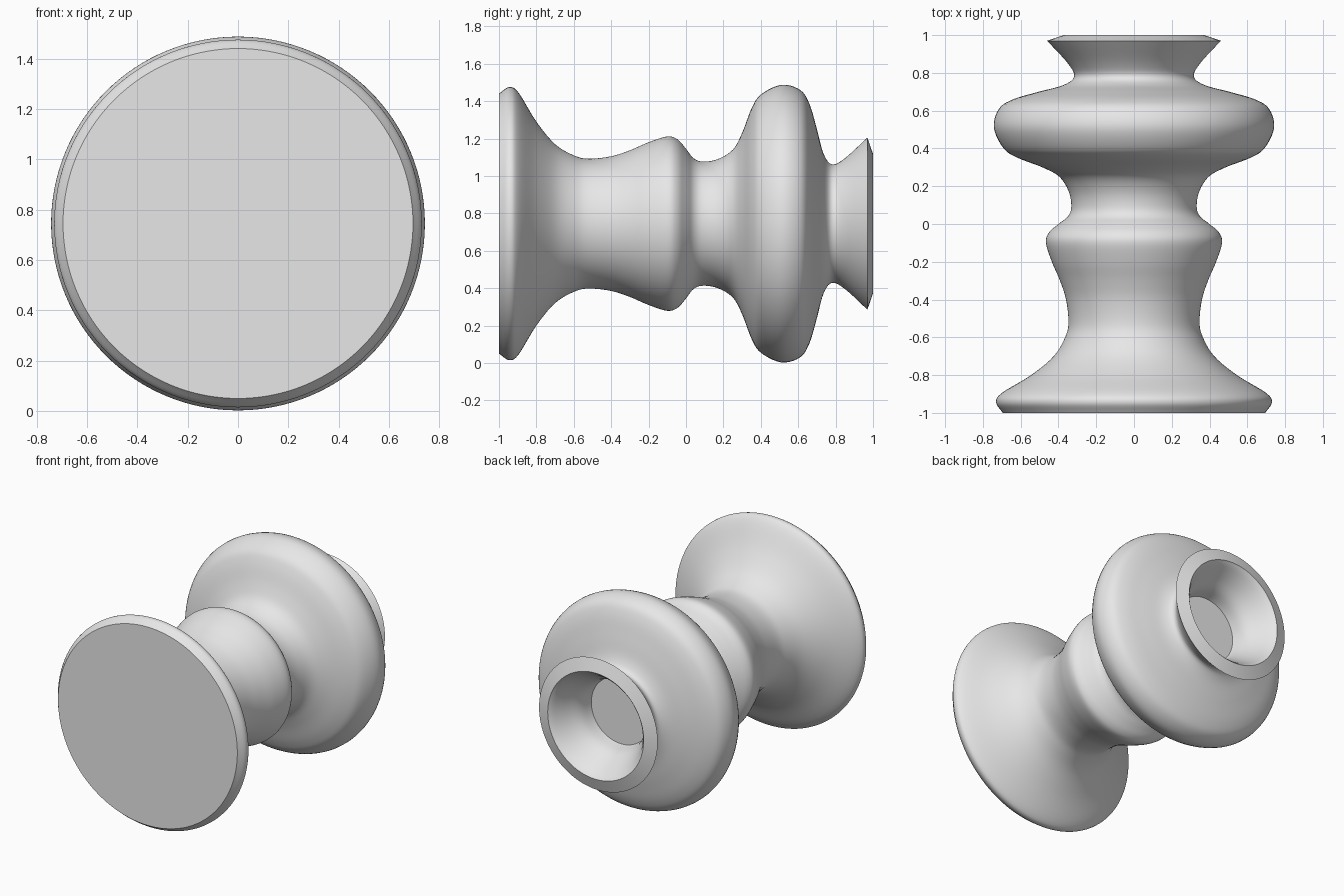
import bpy
import bmesh
import math
from mathutils import Vector

if "Cube" in bpy.data.objects:
    bpy.data.objects.remove(bpy.data.objects["Cube"], do_unlink=True)

AXIS_Z = 0.745
SIDES = 128

# Profile sections as (radius, y); corners between sections stay sharp
OUTER = [(0.695, -1.0), (0.73, -0.945), (0.70, -0.895), (0.545, -0.8), (0.425, -0.7),
         (0.365, -0.6), (0.347, -0.52), (0.36, -0.4), (0.392, -0.3), (0.435, -0.2),
         (0.466, -0.1), (0.45, -0.045), (0.40, 0.0), (0.35, 0.04), (0.332, 0.09),
         (0.345, 0.17), (0.395, 0.25), (0.485, 0.3), (0.615, 0.35), (0.69, 0.4),
         (0.742, 0.51), (0.715, 0.61), (0.64, 0.66), (0.505, 0.7), (0.375, 0.735),
         (0.317, 0.78), (0.35, 0.85), (0.46, 0.97)]
BORE = [(0.372, 1.0), (0.345, 0.97), (0.295, 0.89), (0.25, 0.81), (0.23, 0.72)]


def smooth_path(points, steps=5):
    """Catmull-Rom curve through the points."""
    pts = [Vector(p) for p in points]
    pts = [2 * pts[0] - pts[1]] + pts + [2 * pts[-1] - pts[-2]]
    path = []
    for a, b, c, d in zip(pts, pts[1:], pts[2:], pts[3:]):
        for i in range(steps):
            t = i / steps
            path.append(0.5 * (2 * b + (c - a) * t + (2 * a - 5 * b + 4 * c - d) * t ** 2
                               + (3 * b - a - 3 * c + d) * t ** 3))
    return path + [pts[-2]]


# Turned body: front disc, waist, collar, broad ring, flared mouth and bore
bm = bmesh.new()
rings = []
for radius, y in smooth_path(OUTER) + smooth_path(BORE):
    angles = [math.tau * i / SIDES for i in range(SIDES)]
    rings.append([bm.verts.new((radius * math.cos(a), y, AXIS_Z + radius * math.sin(a)))
                  for a in angles])
for ring, following in zip(rings, rings[1:]):
    for i in range(SIDES):
        j = (i + 1) % SIDES
        bm.faces.new((ring[i], ring[j], following[j], following[i]))
bm.faces.new(rings[0])
bm.faces.new(rings[-1])
bmesh.ops.recalc_face_normals(bm, faces=bm.faces)

mesh = bpy.data.meshes.new("turned_knob")
bm.to_mesh(mesh)
bm.free()
knob = bpy.data.objects.new("turned_knob", mesh)
bpy.context.collection.objects.link(knob)

# Single plain grey
grey = bpy.data.materials.new("light_grey")
grey.use_nodes = True
grey.diffuse_color = (0.8, 0.8, 0.8, 1)
grey.node_tree.nodes["Principled BSDF"].inputs["Base Color"].default_value = (0.8, 0.8, 0.8, 1)
mesh.materials.append(grey)

bpy.ops.object.select_all(action="DESELECT")
knob.select_set(True)
bpy.context.view_layer.objects.active = knob
bpy.ops.object.shade_smooth_by_angle(angle=math.radians(35))
